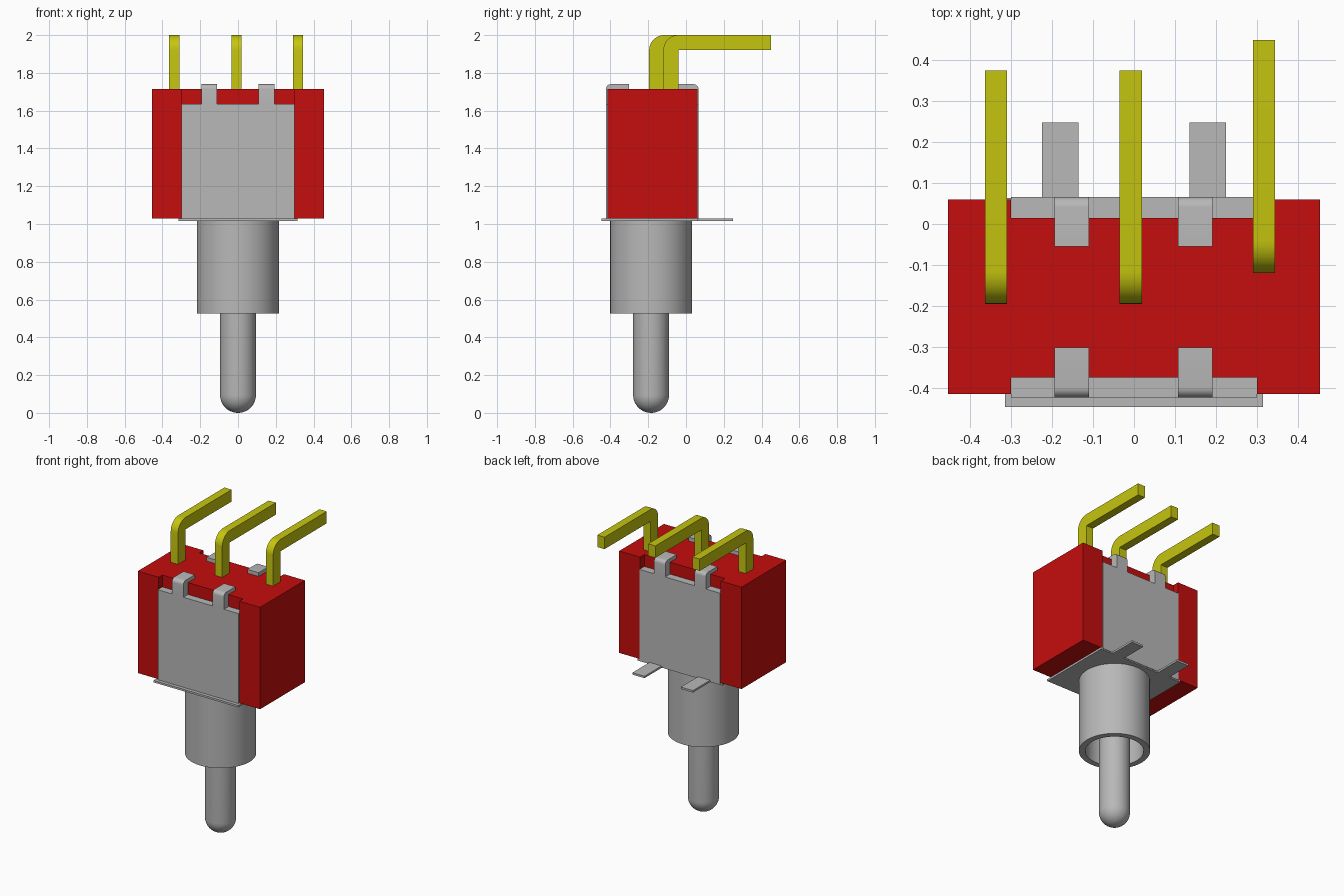
import bpy, bmesh, math
from mathutils import Vector

cube = bpy.data.objects.get("Cube")
if cube:
    bpy.data.objects.remove(cube, do_unlink=True)


def material(name, rgb):
    m = bpy.data.materials.new(name)
    m.use_nodes = True
    m.diffuse_color = (*rgb, 1)
    m.node_tree.nodes["Principled BSDF"].inputs["Base Color"].default_value = (*rgb, 1)
    return m


RED = material("red plastic", (0.56, 0.004, 0.004))
GREY = material("grey metal", (0.48, 0.48, 0.48))
YELLOW = material("yellow metal", (0.56, 0.56, 0.005))


def finish(bm, name, mat):
    bmesh.ops.recalc_face_normals(bm, faces=bm.faces)
    mesh = bpy.data.meshes.new(name)
    bm.to_mesh(mesh)
    bm.free()
    mesh.materials.append(mat)
    ob = bpy.data.objects.new(name, mesh)
    bpy.context.collection.objects.link(ob)
    bpy.ops.object.select_all(action='DESELECT')
    bpy.context.view_layer.objects.active = ob
    ob.select_set(True)
    bpy.ops.object.shade_smooth_by_angle(angle=math.radians(35))
    return ob


def prism(name, outline, axis, lo, hi, mat):
    """Extrude an outline: (x, y) along z, or (y, z) along x."""
    bm = bmesh.new()
    place = (lambda a, b: (lo, a, b)) if axis == 'x' else (lambda a, b: (a, b, lo))
    face = bm.faces.new([bm.verts.new(place(a, b)) for a, b in outline])
    new = bmesh.ops.extrude_face_region(bm, geom=[face])["geom"]
    d = Vector((hi - lo, 0, 0)) if axis == 'x' else Vector((0, 0, hi - lo))
    bmesh.ops.translate(bm, vec=d, verts=[v for v in new if isinstance(v, bmesh.types.BMVert)])
    return finish(bm, name, mat)


def lathe(name, profile, closed, mat, steps=48):
    """Revolve an (r, z) profile about the lever axis."""
    bm = bmesh.new()
    vs = [bm.verts.new((r, AXIS_Y, z)) for r, z in profile]
    pairs = list(zip(vs, vs[1:])) + ([(vs[-1], vs[0])] if closed else [])
    edges = [bm.edges.new(p) for p in pairs]
    bmesh.ops.spin(bm, geom=vs + edges, cent=(0, AXIS_Y, 0), axis=(0, 0, 1),
                   angle=2 * math.pi, steps=steps)
    bmesh.ops.remove_doubles(bm, verts=bm.verts, dist=1e-4)
    return finish(bm, name, mat)


def arc(cy, cz, r, start, end, n=6):
    return [(cy + r * math.cos(math.radians(start + (end - start) * i / n)),
             cz + r * math.sin(math.radians(start + (end - start) * i / n)))
            for i in range(n + 1)]


AXIS_Y = -0.185
BOTTOM, TOP, PLATE_TOP = 1.03, 1.715, 1.635

# Body with a shallow recess front and back
prism("body", [(-0.455, -0.415), (-0.30, -0.415), (-0.30, -0.375), (0.30, -0.375),
               (0.30, -0.415), (0.455, -0.415), (0.455, 0.06), (0.30, 0.06),
               (0.30, 0.015), (-0.30, 0.015), (-0.30, 0.06), (-0.455, 0.06)],
      'z', BOTTOM, TOP, RED)

# Side plates with tabs folded over the top of the body
for side, outer, inner, tip in (("front", -0.424, -0.375, -0.302),
                                ("back", 0.066, 0.015, -0.055)):
    prism(side + "_plate", [(-0.30, outer), (0.30, outer), (0.30, inner), (-0.30, inner)],
          'z', BOTTOM - 0.005, PLATE_TOP, GREY)
    s = 1 if outer < inner else -1
    bend = [(outer + s * (y + 0.025), z) for y, z in arc(0, TOP, 0.025, 180, 90)]
    hook = [(outer, PLATE_TOP)] + bend + [(tip, TOP + 0.025), (tip, TOP),
                                          (inner, TOP), (inner, PLATE_TOP)]
    for label, x in (("right", -0.152), ("left", 0.15)):
        prism(f"{side}_tab_{label}", hook, 'x', x - 0.042, x + 0.042, GREY)

# Thin flange with two arms at the back
prism("flange", [(-0.315, -0.447), (0.315, -0.447), (0.315, 0.063), (0.225, 0.063),
                 (0.225, 0.248), (0.135, 0.248), (0.135, 0.063), (-0.135, 0.063),
                 (-0.135, 0.248), (-0.225, 0.248), (-0.225, 0.063), (-0.315, 0.063)],
      'z', 1.017, BOTTOM, GREY)

# Hollow bushing and round-ended lever
lathe("bushing", [(0.217, 0.525), (0.217, 1.02), (0.178, 1.02), (0.178, 0.525)], True, GREY)
lathe("lever", arc(0, 0.095, 0.095, -90, 0, 10) + [(0.095, 1.02), (0, 1.02)], False, GREY)

# Bent pins
for label, x, y in (("right", -0.337, -0.195), ("middle", -0.008, -0.195),
                    ("left", 0.318, -0.12)):
    end = y + 0.57
    outline = ([(y, TOP - 0.02)] + arc(y + 0.08, 1.92, 0.08, 180, 90, 10)
               + [(end, 2.0), (end, 1.92), (y + 0.08, 1.92), (y + 0.08, TOP - 0.02)])
    prism("pin_" + label, outline, 'x', x - 0.027, x + 0.027, YELLOW)
